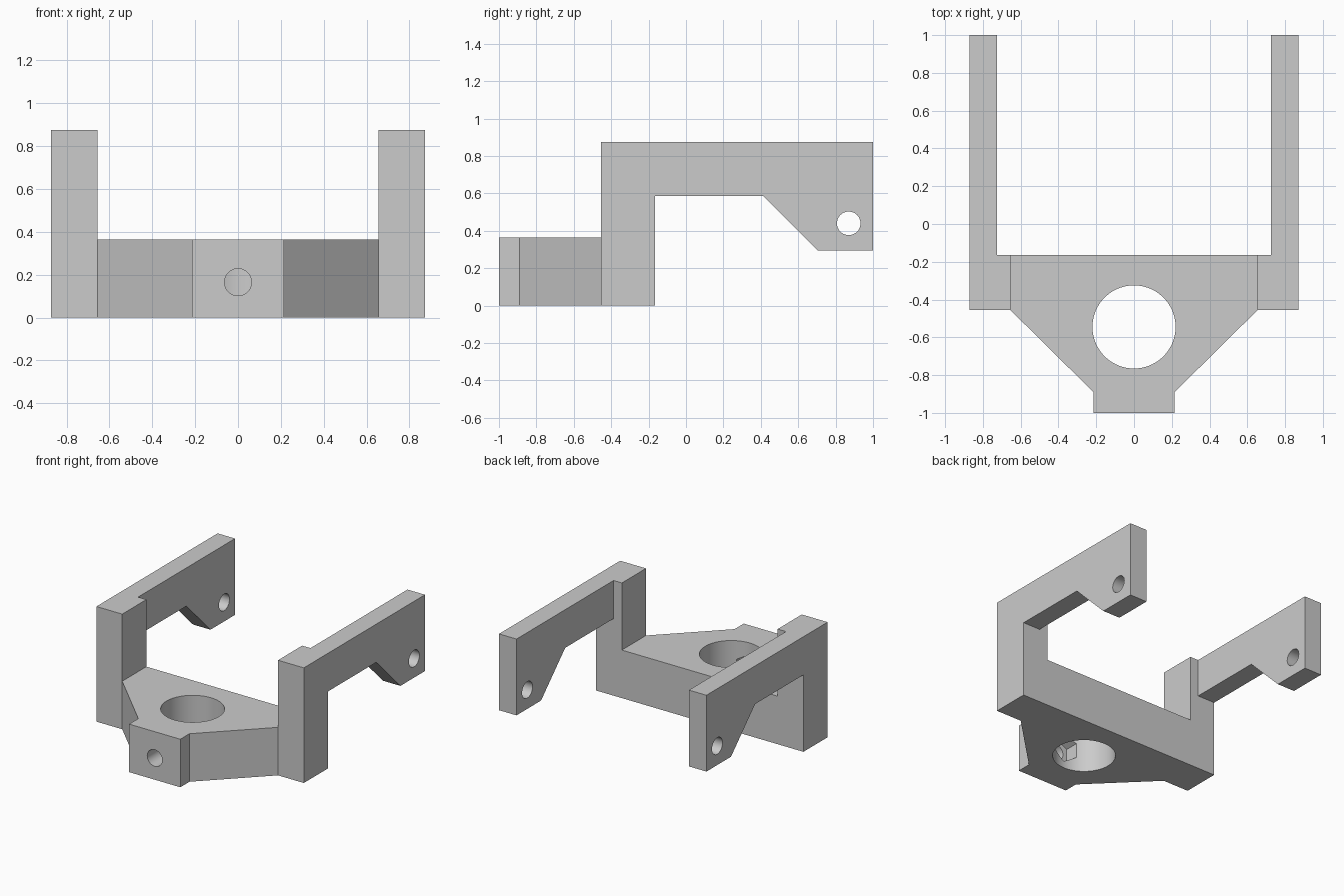
import bpy, bmesh, math
from mathutils import Matrix, Vector

cube = bpy.data.objects.get("Cube")
if cube:
    bpy.data.objects.remove(cube)

grey = bpy.data.materials.new("grey plastic")
grey.use_nodes = True
colour = (0.6, 0.6, 0.6, 1)
grey.diffuse_color = colour
grey.node_tree.nodes["Principled BSDF"].inputs["Base Color"].default_value = colour


def prism(name, outline, axis, start, end):
    """Extrude a 2D outline along x (outline is y, z) or z (outline is x, y)."""
    bm = bmesh.new()
    place = (lambda a, b: (start, a, b)) if axis == "x" else (lambda a, b: (a, b, start))
    step = Vector((1, 0, 0) if axis == "x" else (0, 0, 1)) * (end - start)
    face = bm.faces.new([bm.verts.new(place(a, b)) for a, b in outline])
    grown = bmesh.ops.extrude_face_region(bm, geom=[face])["geom"]
    bmesh.ops.translate(bm, vec=step, verts=[v for v in grown if isinstance(v, bmesh.types.BMVert)])
    bmesh.ops.recalc_face_normals(bm, faces=bm.faces)
    return finish(name, bm)


def rod(name, centre, radius, length, axis, sides=48, turn=0):
    """Cylinder or hexagonal bar along the given axis."""
    bm = bmesh.new()
    tilt = {"x": Matrix.Rotation(math.pi / 2, 4, "Y"),
            "y": Matrix.Rotation(math.pi / 2, 4, "X"),
            "z": Matrix.Identity(4)}[axis]
    matrix = Matrix.Translation(centre) @ tilt @ Matrix.Rotation(turn, 4, "Z")
    bmesh.ops.create_cone(bm, cap_ends=True, segments=sides, radius1=radius,
                          radius2=radius, depth=length, matrix=matrix)
    return finish(name, bm)


def finish(name, bm):
    mesh = bpy.data.meshes.new(name)
    bm.to_mesh(mesh)
    bm.free()
    mesh.materials.append(grey)
    obj = bpy.data.objects.new(name, mesh)
    bpy.context.collection.objects.link(obj)
    return obj


def combine(target, tool, operation):
    """Apply a boolean and discard the tool."""
    mod = target.modifiers.new(operation, "BOOLEAN")
    mod.operation, mod.object, mod.solver = operation, tool, "EXACT"
    bpy.context.view_layer.objects.active = target
    bpy.ops.object.modifier_apply(modifier=mod.name)
    bpy.data.objects.remove(tool)


# Tapered base plate with a square nose
half = [(0.655, -0.165), (0.655, -0.455), (0.215, -0.89), (0.215, -1)]
outline = half + [(-x, y) for x, y in reversed(half)]
bracket = prism("bracket", outline, "z", 0, 0.365)

# Side frames: post, arm and hanging ear, with a thicker inner post
arm = [(-0.455, 0), (-0.165, 0), (-0.165, 0.585), (0.415, 0.585),
       (0.705, 0.295), (1, 0.295), (1, 0.875), (-0.455, 0.875)]
post = [(-0.455, 0), (-0.165, 0), (-0.165, 0.875), (-0.455, 0.875)]
for side, label in ((1, "left"), (-1, "right")):
    frame = prism(label + "_arm", arm, "x", side * 0.725, side * 0.872)
    combine(frame, prism(label + "_post", post, "x", side * 0.655, side * 0.725), "UNION")
    combine(frame, rod("pivot_hole", (side * 0.8, 0.87, 0.44), 0.063, 0.4, "x"), "DIFFERENCE")
    combine(bracket, frame, "UNION")

# Main bore, clamping screw hole and nut pocket behind the nose
combine(bracket, rod("bore", (0, -0.545, 0.18), 0.22, 1, "z", 96), "DIFFERENCE")
combine(bracket, rod("screw_hole", (0, -0.85, 0.165), 0.063, 0.5, "y"), "DIFFERENCE")
combine(bracket, rod("nut_pocket", (0, -0.7, 0.165), 0.112, 0.3, "y", 6), "DIFFERENCE")

# Smooth bores, crisp edges
bpy.ops.object.select_all(action="DESELECT")
bracket.select_set(True)
bpy.context.view_layer.objects.active = bracket
bpy.ops.object.shade_smooth_by_angle(angle=math.radians(30))
